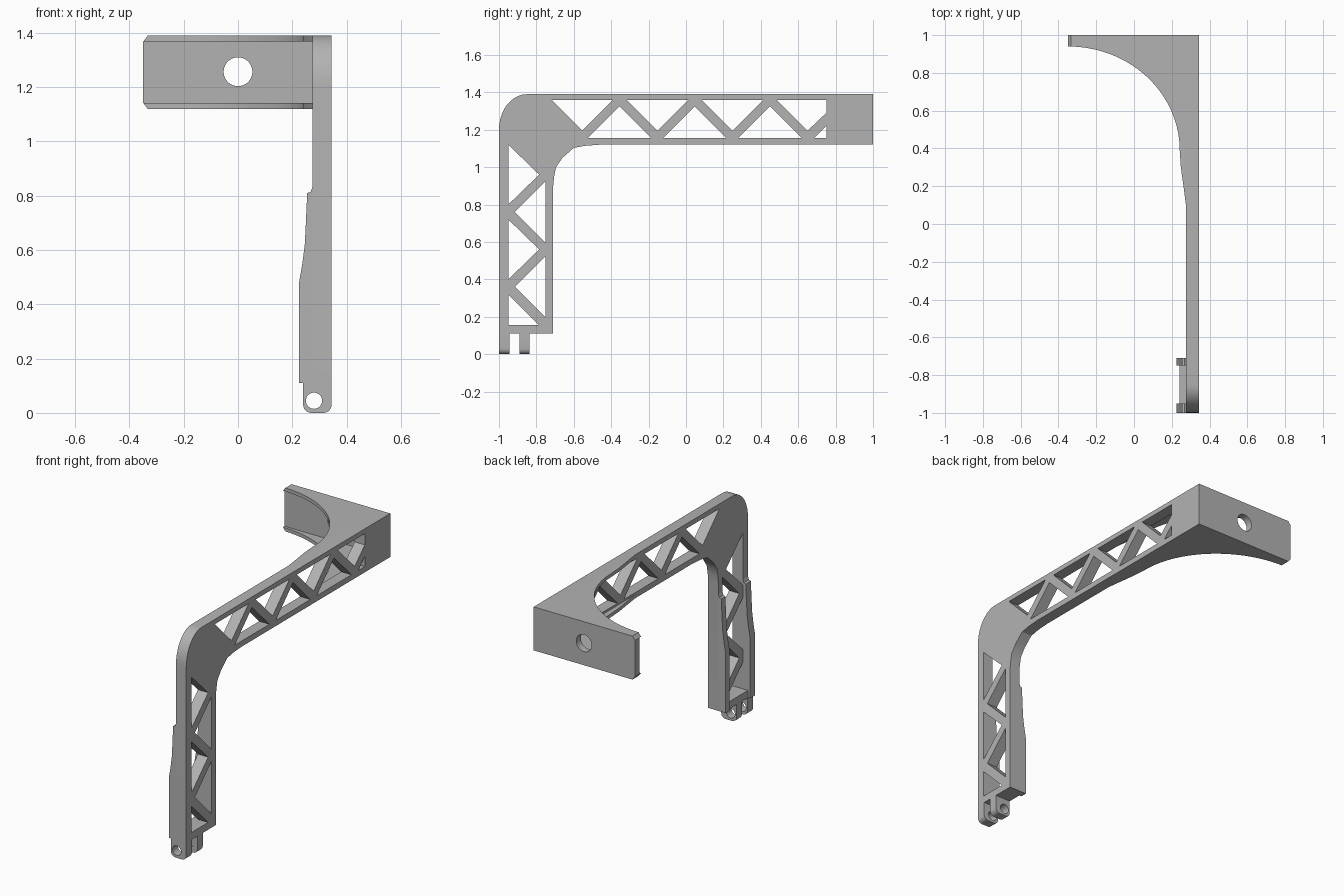
import bpy, bmesh, math
from mathutils import Vector

if "Cube" in bpy.data.objects:
    bpy.data.objects.remove(bpy.data.objects["Cube"], do_unlink=True)

grey = bpy.data.materials.new("plain grey")
grey.use_nodes = True
grey.diffuse_color = (0.45, 0.45, 0.45, 1)
grey.node_tree.nodes["Principled BSDF"].inputs["Base Color"].default_value = grey.diffuse_color


def prisms(name, outlines, axis, low, high):
    """Extrude flat outlines along an axis; outline pairs are the other two axes in order."""
    bm = bmesh.new()
    for outline in outlines:
        verts = []
        for a, b in outline:
            p = [a, b]
            p.insert("xyz".index(axis), low)
            verts.append(bm.verts.new(p))
        face = bm.faces.new(verts)
        move = Vector([high - low if c == axis else 0 for c in "xyz"])
        new = bmesh.ops.extrude_face_region(bm, geom=[face])["geom"]
        bmesh.ops.translate(bm, vec=move, verts=[v for v in new if isinstance(v, bmesh.types.BMVert)])
    bmesh.ops.recalc_face_normals(bm, faces=bm.faces[:])
    mesh = bpy.data.meshes.new(name)
    bm.to_mesh(mesh)
    bm.free()
    mesh.materials.append(grey)
    obj = bpy.data.objects.new(name, mesh)
    bpy.context.collection.objects.link(obj)
    return obj


def activate(obj):
    bpy.ops.object.select_all(action='DESELECT')
    obj.select_set(True)
    bpy.context.view_layer.objects.active = obj


def cut(obj, cutter):
    mod = obj.modifiers.new("cut", 'BOOLEAN')
    mod.operation = 'DIFFERENCE'
    mod.solver = 'EXACT'
    mod.object = cutter
    activate(obj)
    bpy.ops.object.modifier_apply(modifier=mod.name)
    bpy.data.objects.remove(cutter, do_unlink=True)


def arc(cx, cy, rx, ry, start, end, steps):
    angles = [math.radians(start + (end - start) * i / steps) for i in range(steps + 1)]
    return [(cx + rx * math.cos(t), cy + ry * math.sin(t)) for t in angles]


def rect(a0, a1, b0, b1):
    return [(a0, b0), (a1, b0), (a1, b1), (a0, b1)]


INNER, OUTER = 0.275, 0.345
BOTTOM, TOP, FOOT = 1.12, 1.39, 0.11
parts = []

# Bent side arm
outline = [(-1, FOOT)] + arc(-0.85, 1.2, 0.15, 0.19, 180, 90, 10)
outline += [(1, TOP), (1, BOTTOM), (-0.46, BOTTOM), (-0.54, 1.114), (-0.6, 1.103),
            (-0.66, 1.05), (-0.695, 1.0), (-0.705, 0.95), (-0.71, 0.9), (-0.71, FOOT)]
arm = prisms("side_arm", [outline], "x", INNER, OUTER)
parts.append(arm)

# Triangular openings along the horizontal and vertical runs
openings = []
for k in range(3):
    y = -0.555 + 0.402 * k
    openings.append([(y - 0.165, 1.36), (y + 0.165, 1.36), (y, 1.195)])
    y += 0.2
    openings.append([(y - 0.17, 1.155), (y + 0.17, 1.155), (y, 1.325)])
openings.append([(0.485, 1.36), (0.75, 1.36), (0.75, 1.29), (0.65, 1.195)])
openings.append([(0.685, 1.155), (0.75, 1.155), (0.75, 1.22)])
for k in range(2):
    z = 0.96 - 0.4 * k
    openings.append([(-0.95, z + 0.16), (-0.95, z - 0.16), (-0.785, z)])
    z -= 0.2
    openings.append([(-0.75, z + 0.165), (-0.75, z - 0.165), (-0.915, z)])
openings.append([(-0.95, 0.32), (-0.95, 0.155), (-0.785, 0.155)])
cut(arm, prisms("truss_cutter", openings, "x", 0.2, 0.4))

# Thickened rails on the inner side of the upright
rail = [(INNER, FOOT), (0.225, FOOT), (0.225, 0.48), (0.237, 0.55), (0.246, 0.62),
        (0.25, 0.7), (0.255, 0.81), (0.268, 0.815), (INNER, 0.835)]
for name, y0, y1 in (("front_rail", -1, -0.95), ("rear_rail", -0.75, -0.71)):
    parts.append(prisms(name, [rail], "y", y0, y1))
parts.append(prisms("bottom_bar", [rect(0.24, INNER, FOOT, 0.155)], "y", -0.95, -0.75))

# Pair of hinge lugs with a pin hole
lug = [(0.24, FOOT)] + arc(0.27, 0.03, 0.03, 0.03, 180, 270, 6)
lug += arc(0.315, 0.03, 0.03, 0.03, 270, 360, 6) + [(OUTER, FOOT)]
for name, y0, y1 in (("front_lug", -1, -0.945), ("rear_lug", -0.89, -0.838)):
    obj = prisms(name, [lug], "y", y0, y1)
    cut(obj, prisms("pin_cutter", [arc(0.28, 0.045, 0.03, 0.03, 0, 345, 23)], "y", -1.1, -0.7))
    parts.append(obj)

# Curved channel bracket across the back
plan = [(-0.35, 1), (INNER, 1), (INNER, 0.1), (0.262, 0.2), (0.248, 0.3)]
plan += arc(-0.35, 0.39, 0.592, 0.55, 0, 90, 32)
bracket = prisms("back_bracket", [plan], "z", BOTTOM, TOP)
cut(bracket, prisms("channel_cutter", [rect(-0.5, 0.4, 0.0, 0.955)], "z", BOTTOM + 0.022, TOP - 0.022))
cut(bracket, prisms("hole_cutter", [arc(0, 1.257, 0.053, 0.053, 0, 350, 35)], "y", 0.8, 1.2))
corners = [[(-0.36, TOP - 0.036), (-0.36, TOP + 0.01), (-0.325, TOP + 0.01)],
           [(-0.36, BOTTOM + 0.036), (-0.36, BOTTOM - 0.01), (-0.325, BOTTOM - 0.01)]]
cut(bracket, prisms("corner_cutter", corners, "y", 0.8, 1.2))
parts.append(bracket)

for obj in parts:
    activate(obj)
    bpy.ops.object.shade_smooth_by_angle(angle=math.radians(30))
